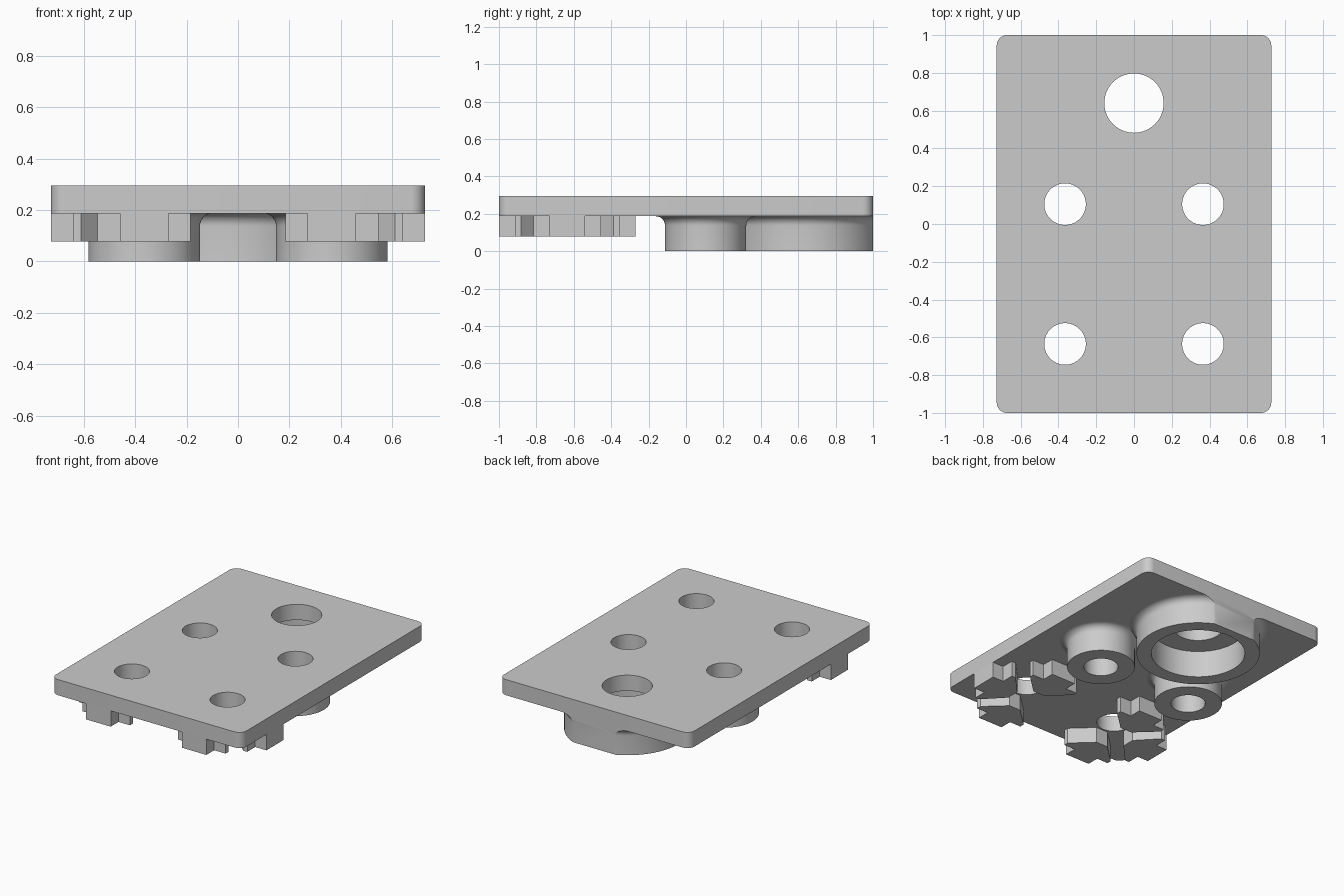
import bpy, bmesh
from math import pi, sin, cos
from mathutils import Matrix, Vector

cube = bpy.data.objects.get("Cube")
if cube:
    bpy.data.objects.remove(cube, do_unlink=True)

grey = bpy.data.materials.new("light_grey")
grey.use_nodes = True
colour = (0.6, 0.6, 0.6, 1)
grey.diffuse_color = colour
grey.node_tree.nodes["Principled BSDF"].inputs["Base Color"].default_value = colour

TOP, UNDER, PEG_BOTTOM = 0.295, 0.187, 0.078
HALF_X, HALF_Y = 0.727, 1.0
HOLE_X, HOLE_R = 0.365, 0.11
BOSS_Y, PEG_Y, RING_Y = 0.105, -0.635, 0.64
FILLET = 0.05


def finish(bm, name, smooth=True):
    """Turn a bmesh into a named grey object."""
    bmesh.ops.recalc_face_normals(bm, faces=bm.faces)
    mesh = bpy.data.meshes.new(name)
    bm.to_mesh(mesh)
    bm.free()
    mesh.materials.append(grey)
    obj = bpy.data.objects.new(name, mesh)
    bpy.context.collection.objects.link(obj)
    if smooth:
        shade(obj)
    return obj


def shade(obj):
    bpy.ops.object.select_all(action='DESELECT')
    obj.select_set(True)
    bpy.context.view_layer.objects.active = obj
    bpy.ops.object.shade_smooth_by_angle(angle=pi / 6)


def prism(bm, outline, z0, z1):
    """Extrude a flat outline between two heights."""
    face = bm.faces.new([bm.verts.new((x, y, z0)) for x, y in outline])
    new = bmesh.ops.extrude_face_region(bm, geom=[face])["geom"]
    verts = [g for g in new if isinstance(g, bmesh.types.BMVert)]
    bmesh.ops.translate(bm, verts=verts, vec=(0, 0, z1 - z0))


def boss(name, x, y, inner, outer):
    """Hollow round boss that flares into the plate, trimmed at the back edge."""
    flare = [(outer + FILLET * (1 - cos(a)), UNDER - FILLET * (1 - sin(a)))
             for a in [i * pi / 16 for i in range(9)]]
    profile = [(inner, 0), (outer, 0)] + flare + [(inner, UNDER)]
    bm = bmesh.new()
    verts = [bm.verts.new((x + r, y, z)) for r, z in profile]
    edges = [bm.edges.new((a, b)) for a, b in zip(verts, verts[1:] + verts[:1])]
    bmesh.ops.spin(bm, geom=verts + edges, cent=(x, y, 0), axis=(0, 0, 1),
                   angle=2 * pi, steps=72, use_merge=True)
    bmesh.ops.remove_doubles(bm, verts=bm.verts, dist=0.0001)
    geom = bm.verts[:] + bm.edges[:] + bm.faces[:]
    bmesh.ops.bisect_plane(bm, geom=geom, plane_co=(0, HALF_Y, 0),
                           plane_no=(0, 1, 0), clear_outer=True)
    rim = [e for e in bm.edges if e.is_boundary]
    if rim:
        bmesh.ops.holes_fill(bm, edges=rim, sides=0)
    return finish(bm, name)


# Base plate with rounded corners
bm = bmesh.new()
prism(bm, [(-HALF_X, -HALF_Y), (HALF_X, -HALF_Y), (HALF_X, HALF_Y), (-HALF_X, HALF_Y)],
      UNDER, TOP)
corners = [e for e in bm.edges if abs(e.verts[0].co.z - e.verts[1].co.z) > 0.01]
bmesh.ops.bevel(bm, geom=corners, offset=0.055, segments=8, profile=0.5, affect='EDGES')
plate = finish(bm, "base_plate", smooth=False)

# Through holes
holes = [(0, RING_Y, 0.157)]
holes += [(s * HOLE_X, y, HOLE_R) for s in (-1, 1) for y in (BOSS_Y, PEG_Y)]
bm = bmesh.new()
for x, y, r in holes:
    bmesh.ops.create_cone(bm, cap_ends=True, segments=72, radius1=r, radius2=r,
                          depth=1, matrix=Matrix.Translation((x, y, UNDER)))
cutter = finish(bm, "hole_cutter", smooth=False)
cutter.hide_render = True
mod = plate.modifiers.new("holes", 'BOOLEAN')
mod.object = cutter
mod.solver = 'EXACT'
bpy.context.view_layer.objects.active = plate
bpy.ops.object.modifier_apply(modifier=mod.name)
bpy.data.objects.remove(cutter, do_unlink=True)
shade(plate)

# Round bosses below the plate
boss("large_ring", 0, RING_Y, 0.30, 0.395)
for side, s in (("left", 1), ("right", -1)):
    boss(side + "_boss", s * HOLE_X, BOSS_Y, HOLE_R, 0.217)

# Locating pegs: outward tab, wide shoulders, tapered inner end
half = [(0.094, 0), (0.094, 0.085), (0.181, 0.085), (0.181, 0.117), (0.045, 0.245)]
outline = half + [(-u, v) for u, v in reversed(half)]
for side, s in (("left", 1), ("right", -1)):
    for place, turn in (("front", 0), ("outer", s * pi / 2), ("rear", pi)):
        reach = HALF_X - HOLE_X if place == "outer" else HALF_Y + PEG_Y
        bm = bmesh.new()
        prism(bm, [(u, v - reach) for u, v in outline], PEG_BOTTOM, UNDER)
        move = Matrix.Translation(Vector((s * HOLE_X, PEG_Y, 0)))
        bmesh.ops.transform(bm, verts=bm.verts, matrix=move @ Matrix.Rotation(turn, 4, 'Z'))
        finish(bm, f"{side}_{place}_peg", smooth=False)
